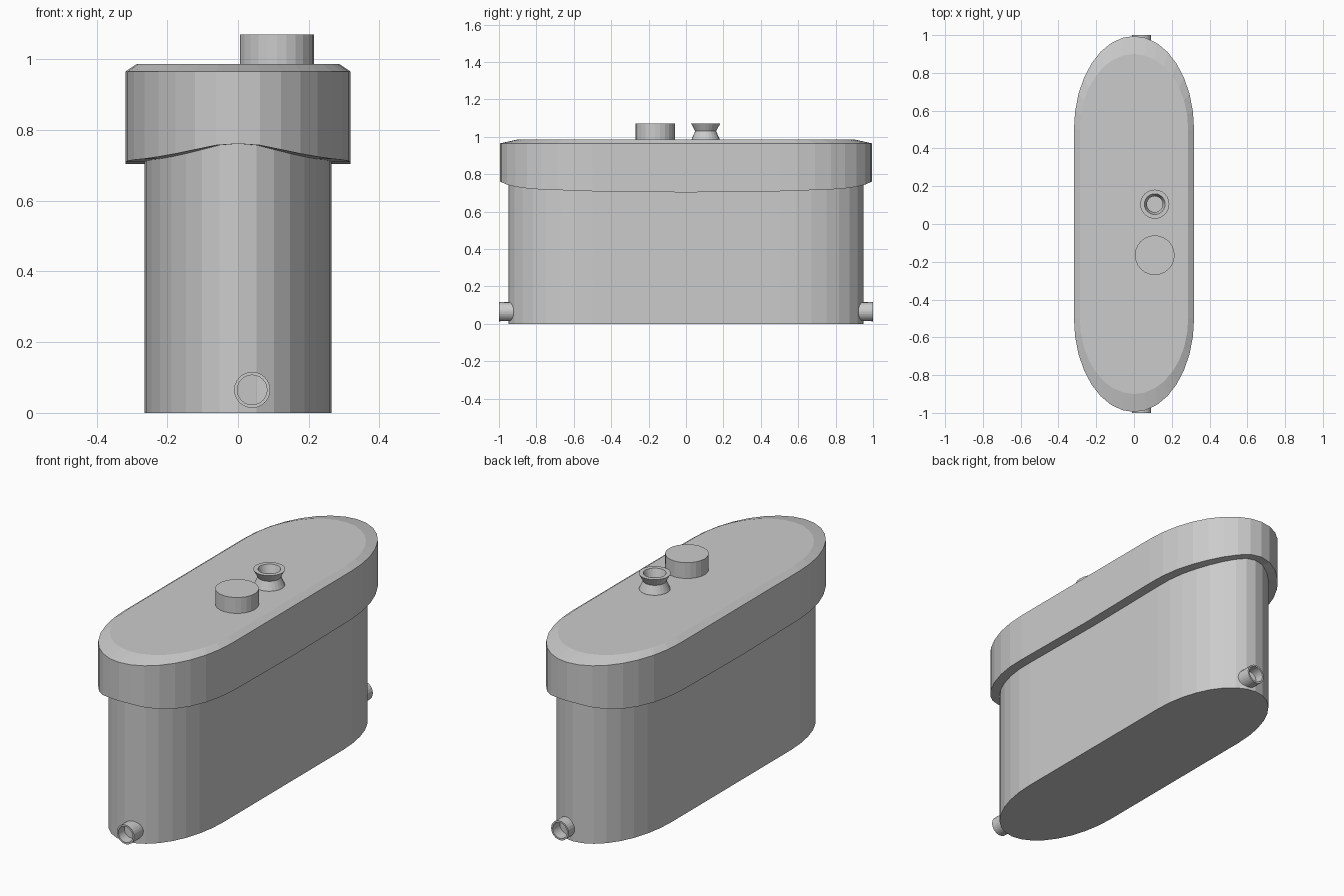
import bpy, bmesh, math

if "Cube" in bpy.data.objects:
    bpy.data.objects.remove(bpy.data.objects["Cube"])

START = 0.5   # y where the straight sides meet the elliptical ends
SEGS = 16     # facets in each end


def outline(half_w, half_l):
    """Capsule outline with elliptical ends, counter-clockwise."""
    def end(sign):
        pts = []
        for i in range(SEGS + 1):
            a = math.pi * i / SEGS
            pts.append((sign * half_w * math.cos(a),
                        sign * (START + (half_l - START) * math.sin(a))))
        return pts
    return end(1) + [(-half_w, 0)] + end(-1) + [(half_w, 0)]


def skin(name, rings, cap_start=True, cap_end=True):
    """Mesh made by bridging equal rings of points, flat shaded."""
    bm = bmesh.new()
    loops = [[bm.verts.new(p) for p in ring] for ring in rings]
    n = len(loops[0])
    for a, b in zip(loops, loops[1:]):
        for i in range(n):
            j = (i + 1) % n
            bm.faces.new((a[i], a[j], b[j], b[i]))
    if cap_start:
        bm.faces.new(loops[0][::-1])
    if cap_end:
        bm.faces.new(loops[-1])
    bmesh.ops.recalc_face_normals(bm, faces=bm.faces)
    mesh = bpy.data.meshes.new(name)
    bm.to_mesh(mesh)
    bm.free()
    obj = bpy.data.objects.new(name, mesh)
    bpy.context.collection.objects.link(obj)
    return obj


def lathe(name, profile, location, rotation=(0, 0, 0), sides=24):
    """Turned part from (radius, height) points."""
    rings = [[(r * math.cos(2 * math.pi * i / sides),
               r * math.sin(2 * math.pi * i / sides), h)
              for i in range(sides)] for r, h in profile]
    obj = skin(name, rings)
    obj.location = location
    obj.rotation_euler = rotation
    return obj


def rim_height(y):
    """Lower edge of the lid, arching up at both ends."""
    keys = [(0, 0.703), (0.5, 0.709), (0.82, 0.72), (0.94, 0.737), (1.0, 0.763)]
    y = abs(y)
    for (y0, z0), (y1, z1) in zip(keys, keys[1:]):
        if y <= y1:
            return z0 + (z1 - z0) * (y - y0) / (y1 - y0)
    return keys[-1][1]


# Tank body
body_line = outline(0.265, 0.95)
skin("tank_body", [[(x, y, z) for x, y in body_line] for z in (0, 0.8)])

# Lid: underside lip, arched rim, wall and chamfered top
lid_line = outline(0.318, 0.995)
top_line = outline(0.287, 0.9)
heights = [rim_height(y) for x, y in lid_line]
skin("lid", [
    [(x, y, z) for (x, y), z in zip(outline(0.26, 0.945), heights)],
    [(x, y, z) for (x, y), z in zip(lid_line, heights)],
    [(x, y, 0.965) for x, y in lid_line],
    [(x, y, 0.986) for x, y in top_line],
], cap_start=False)

# Filler cap and flared nozzle on the lid
lathe("filler_cap", [(0.105, 0.97), (0.105, 1.07)], (0.11, -0.165, 0))
lathe("flared_nozzle", [(0.075, 0.97), (0.075, 0.988), (0.056, 1.03), (0.077, 1.07),
                        (0.055, 1.07), (0.042, 1.03), (0.042, 0.99)],
      (0.11, 0.105, 0))

# Hollow drain spouts near the floor at both ends
for side, label in ((-1, "front"), (1, "back")):
    lathe(label + "_spout", [(0.05, 0.85), (0.051, 1.0), (0.042, 1.0), (0.042, 0.94)],
          (0.04, 0, 0.065), (-side * math.pi / 2, 0, 0))
